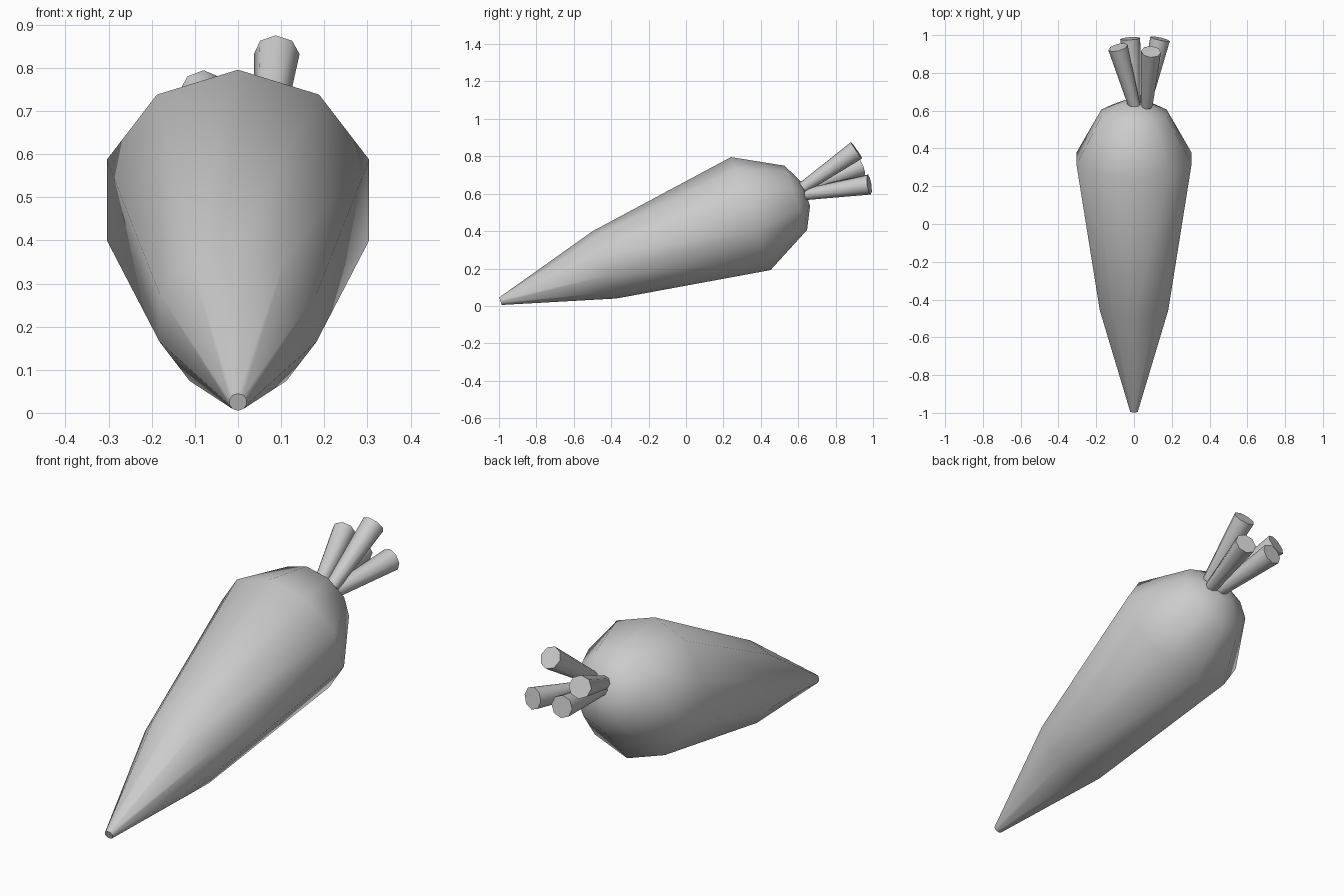
import bpy, bmesh, math
from mathutils import Vector

if "Cube" in bpy.data.objects:
    bpy.data.objects.remove(bpy.data.objects["Cube"])


def loft(name, start, direction, profile, sides, up=Vector((0, 0, 1))):
    """Capped solid of revolution; profile = (distance along axis, radius)."""
    axis = direction.normalized()
    side = axis.cross(up).normalized()
    top = side.cross(axis)
    bm = bmesh.new()
    rings = []
    for dist, radius in profile:
        ring = []
        for i in range(sides):
            a = 2 * math.pi * i / sides
            ring.append(bm.verts.new(start + axis * dist
                                     + (top * math.cos(a) + side * math.sin(a)) * radius))
        rings.append(ring)
    for lower, upper in zip(rings, rings[1:]):
        for i in range(sides):
            j = (i + 1) % sides
            bm.faces.new((lower[i], lower[j], upper[j], upper[i]))
    bm.faces.new(rings[0])
    bm.faces.new(rings[-1])
    bmesh.ops.recalc_face_normals(bm, faces=bm.faces)
    mesh = bpy.data.meshes.new(name)
    bm.to_mesh(mesh)
    bm.free()
    obj = bpy.data.objects.new(name, mesh)
    bpy.context.collection.objects.link(obj)
    bpy.ops.object.select_all(action='DESELECT')
    obj.select_set(True)
    bpy.context.view_layer.objects.active = obj
    bpy.ops.object.shade_smooth_by_angle(angle=math.radians(50))
    return obj


# Root: ten-sided tapering body, leaning up towards the back
tilt = math.radians(19.3)
root_profile = [(0, 0.021), (0.59, 0.191), (1.418, 0.32), (1.673, 0.182), (1.731, 0.066)]
loft("carrot_root", Vector((0, -0.992, 0.025)),
     Vector((0, math.cos(tilt), math.sin(tilt))), root_profile, 10)

# Stalks: four flaring eight-sided stubs (base, end)
stalks = [
    ((0.002, 0.625, 0.625), (-0.085, 0.935, 0.745)),
    ((0.005, 0.640, 0.600), (-0.020, 0.982, 0.650)),
    ((0.060, 0.640, 0.597), (0.138, 0.980, 0.648)),
    ((0.067, 0.625, 0.632), (0.090, 0.912, 0.832)),
]
for n, (base, end) in enumerate(stalks, 1):
    base, end = Vector(base), Vector(end)
    loft(f"leaf_stalk_{n}", base, end - base,
         [(0, 0.031), ((end - base).length, 0.053)], 8)
